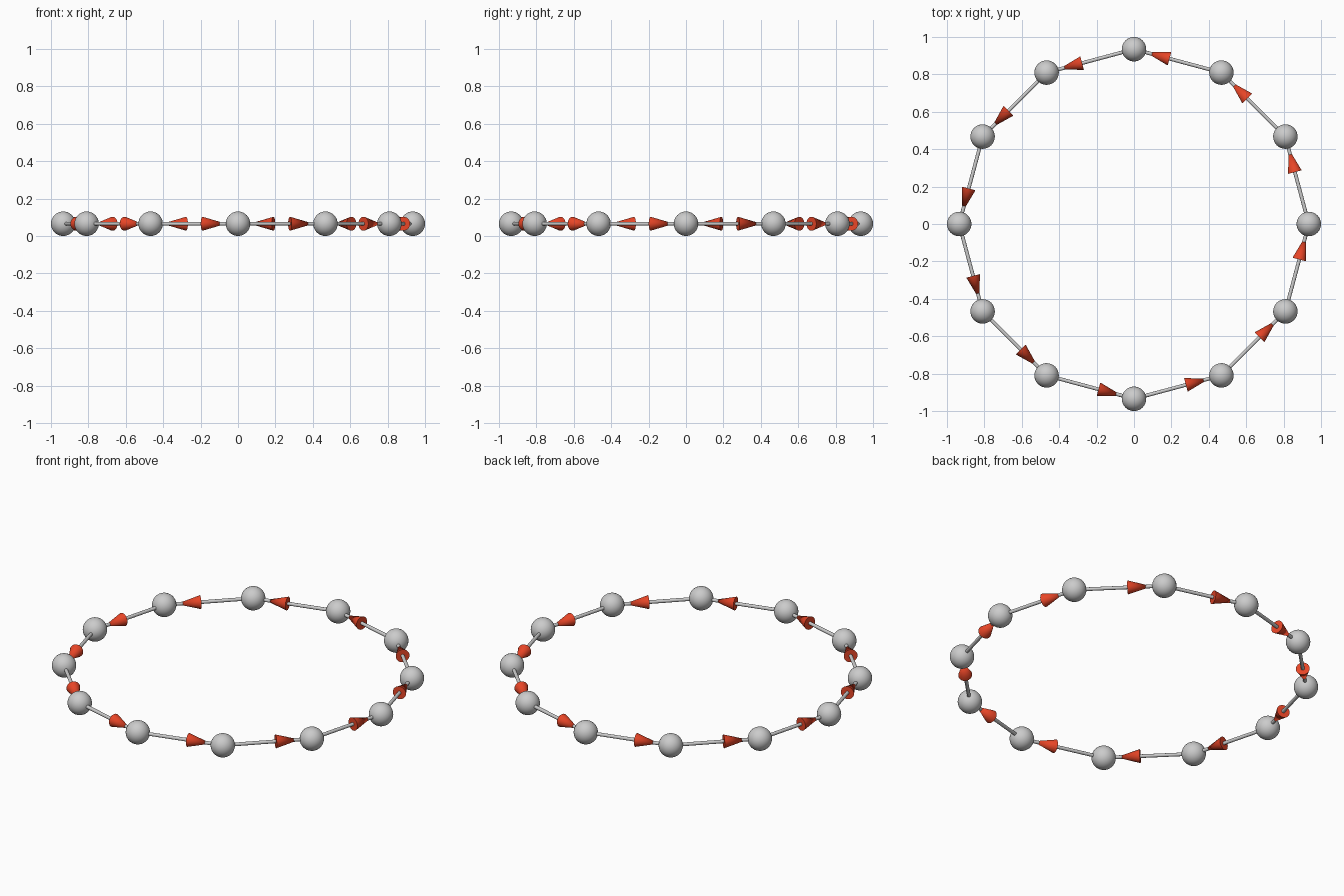
import bpy
from math import sin, cos, pi, radians
from mathutils import Vector

if "Cube" in bpy.data.objects:
    bpy.data.objects.remove(bpy.data.objects["Cube"])

N = 12            # nodes in the ring
RING = 0.9346     # ring radius
BALL = 0.0654     # node radius
HEAD_LEN, HEAD_R = 0.131, 0.0374
SHAFT_R = 0.0098

red = bpy.data.materials.new("arrow_red")
red.diffuse_color = (0.8, 0.06, 0.02, 1)
red.use_nodes = True
red.node_tree.nodes["Principled BSDF"].inputs["Base Color"].default_value = red.diffuse_color


def finish(name, mat=None):
    ob = bpy.context.object
    ob.name = name
    bpy.ops.object.shade_smooth_by_angle(angle=radians(40))
    if mat:
        ob.data.materials.append(mat)
    return ob


def cone_between(name, a, b, r1, r2, mat=None):
    d = b - a
    bpy.ops.mesh.primitive_cone_add(
        vertices=24, radius1=r1, radius2=r2, depth=d.length,
        location=(a + b) / 2, rotation=d.to_track_quat('Z', 'Y').to_euler())
    return finish(name, mat)


nodes = [Vector((RING * cos(2 * pi * i / N), RING * sin(2 * pi * i / N), BALL))
         for i in range(N)]

for i, p in enumerate(nodes):
    q = nodes[(i + 1) % N]
    u = (q - p).normalized()
    # ring node
    bpy.ops.mesh.primitive_uv_sphere_add(segments=32, ring_count=16,
                                         radius=BALL, location=p)
    finish(f"node_{i + 1}")
    # arrow to the next node, counter-clockwise, its tip touching that node
    tip = q - u * BALL
    base = tip - u * HEAD_LEN
    cone_between(f"arrow_head_{i + 1}", base, tip, HEAD_R, 0, red)
    # thin link running from node to node
    cone_between(f"link_{i + 1}", p + u * BALL * 0.9, q - u * BALL * 0.9,
                 SHAFT_R, SHAFT_R)
